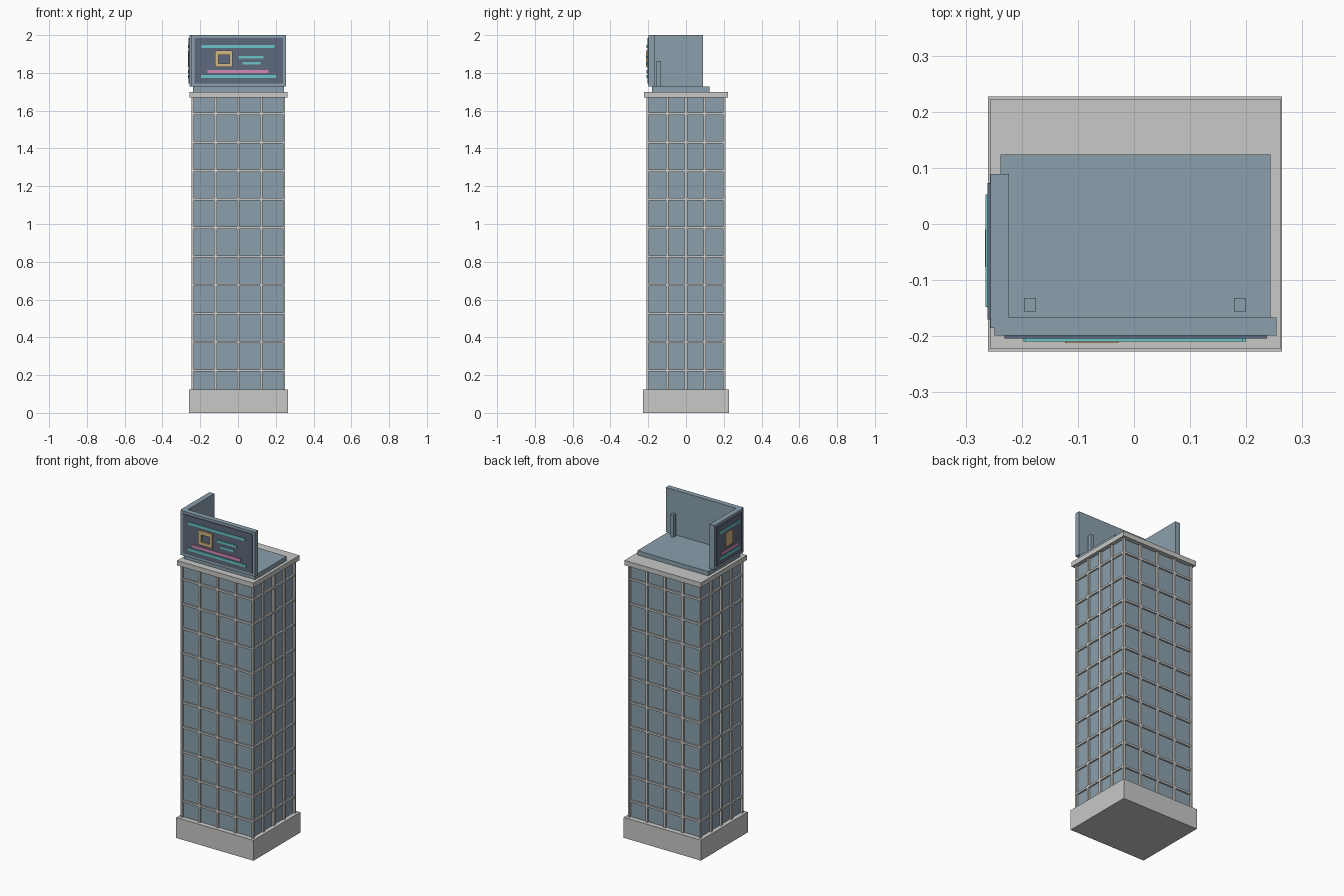
import bpy, bmesh

if "Cube" in bpy.data.objects:
    bpy.data.objects.remove(bpy.data.objects["Cube"])

def material(name, rgb):
    m = bpy.data.materials.new(name)
    lin = [(c / 255 / 12.92) if c < 11 else ((c / 255 + 0.055) / 1.055) ** 2.4 for c in rgb]
    m.diffuse_color = (*lin, 1)
    m.use_nodes = True
    m.node_tree.nodes["Principled BSDF"].inputs["Base Color"].default_value = m.diffuse_color
    return m

CONCRETE = material("pale_concrete", (200, 200, 198))
GLASS = material("blue_grey", (139, 160, 174))
PANEL = material("dark_slate", (95, 106, 125))
CYAN = material("cyan", (106, 197, 200))
PINK = material("pink", (214, 138, 180))
GOLD = material("gold", (212, 185, 132))

def boxes(name, mat, items):
    """One object from boxes given as (x0, x1, y0, y1, z0, z1)."""
    bm = bmesh.new()
    for x0, x1, y0, y1, z0, z1 in items:
        v = [bm.verts.new((x, y, z)) for z in (z0, z1)
             for x, y in ((x0, y0), (x1, y0), (x1, y1), (x0, y1))]
        bm.faces.new(v[3::-1])
        bm.faces.new(v[4:])
        for i in range(4):
            j = (i + 1) % 4
            bm.faces.new((v[i], v[j], v[j + 4], v[i + 4]))
    me = bpy.data.meshes.new(name)
    bm.to_mesh(me)
    bm.free()
    me.materials.append(mat)
    ob = bpy.data.objects.new(name, me)
    bpy.context.collection.objects.link(ob)
    return ob

CX = 0.002                    # tower centre in x
HX, HY = 0.247, 0.208         # outer half sizes of the facade frame
IN = 0.012                    # glass recess
Z0, Z1 = 0.125, 1.67

# Main masses
boxes("base_plinth", CONCRETE, [(CX - .262, CX + .262, -.227, .227, 0, Z0)])
boxes("glass_core", GLASS, [(CX - HX + IN, CX + HX - IN, -HY + IN, HY - IN, Z0, Z1)])
boxes("roof_slab", CONCRETE, [(CX - .259, CX + .259, -.223, .223, Z1, 1.70)])

# Corner posts
boxes("corner_posts", CONCRETE,
      [(CX + min(s * HX, s * (HX - IN)), CX + max(s * HX, s * (HX - IN)),
        min(t * HY, t * (HY - IN)), max(t * HY, t * (HY - IN)), Z0, Z1)
       for s in (-1, 1) for t in (-1, 1)])

# Vertical mullions on all four sides
w, d = 0.007, 0.001
mull = []
for i in (-1, 0, 1):
    x, y = CX + i * 0.1215, i * 0.100
    for s in (-1, 1):
        a, b = sorted((s * (HY - IN - d), s * (HY - d)))
        mull.append((x - w, x + w, a, b, Z0, Z1))
        a, b = sorted((s * (HX - IN - d), s * (HX - d)))
        mull.append((CX + a, CX + b, y - w, y + w, Z0, Z1))
boxes("mullions", CONCRETE, mull)

# Floor bands wrapping the core
e = IN - 0.002
boxes("floor_bands", CONCRETE,
      [(CX - HX + IN - e, CX + HX - IN + e, -HY + IN - e, HY - IN + e, z - .006, z + .006)
       for z in (0.2245 + 0.151 * k for k in range(10))])

# Roof platform, billboard backs and support posts
boxes("roof_platform", GLASS, [(-.238, .243, -.181, .124, 1.70, 1.727)])
boxes("front_billboard", GLASS, [(-.249, .254, -.199, -.167, 1.727, 2.0)])
boxes("side_billboard", GLASS, [(-.256, -.223, -.185, .089, 1.727, 2.0)])
boxes("billboard_posts", GLASS,
      [(x, x + .021, -.156, -.132, 1.727, 1.862) for x in (-.196, .178)])

# Front screen and its abstract strips
boxes("front_screen", PANEL, [(-.231, .237, -.204, -.199, 1.745, 1.985)])
def front(x0, x1, z0, z1, y=-.209):
    return (x0, x1, y, -.204, z0, z1)
boxes("front_cyan_strips", CYAN, [front(-.194, .194, 1.932, 1.948), front(-.197, .200, 1.773, 1.789),
                                  front(.003, .136, 1.876, 1.890), front(.024, .120, 1.844, 1.858)])
boxes("front_pink_strip", PINK, [front(-.161, .162, 1.800, 1.816)])
boxes("front_gold_frame", GOLD, [front(-.123, -.028, 1.895, 1.918, -.212), front(-.123, -.028, 1.830, 1.849, -.212),
                                 front(-.123, -.102, 1.849, 1.895, -.212), front(-.046, -.028, 1.849, 1.895, -.212)])

# Side screen and its strips
boxes("side_screen", PANEL, [(-.261, -.256, -.170, .073, 1.745, 1.985)])
def side(y0, y1, z0, z1, x=-.2645):
    return (x, -.261, y0, y1, z0, z1)
boxes("side_cyan_strips", CYAN, [side(-.148, .053, 1.932, 1.948), side(-.148, .053, 1.773, 1.789)])
boxes("side_pink_strip", PINK, [side(-.130, .035, 1.800, 1.816)])
boxes("side_gold_square", GOLD, [side(-.077, -.010, 1.832, 1.917, -.2655)])
